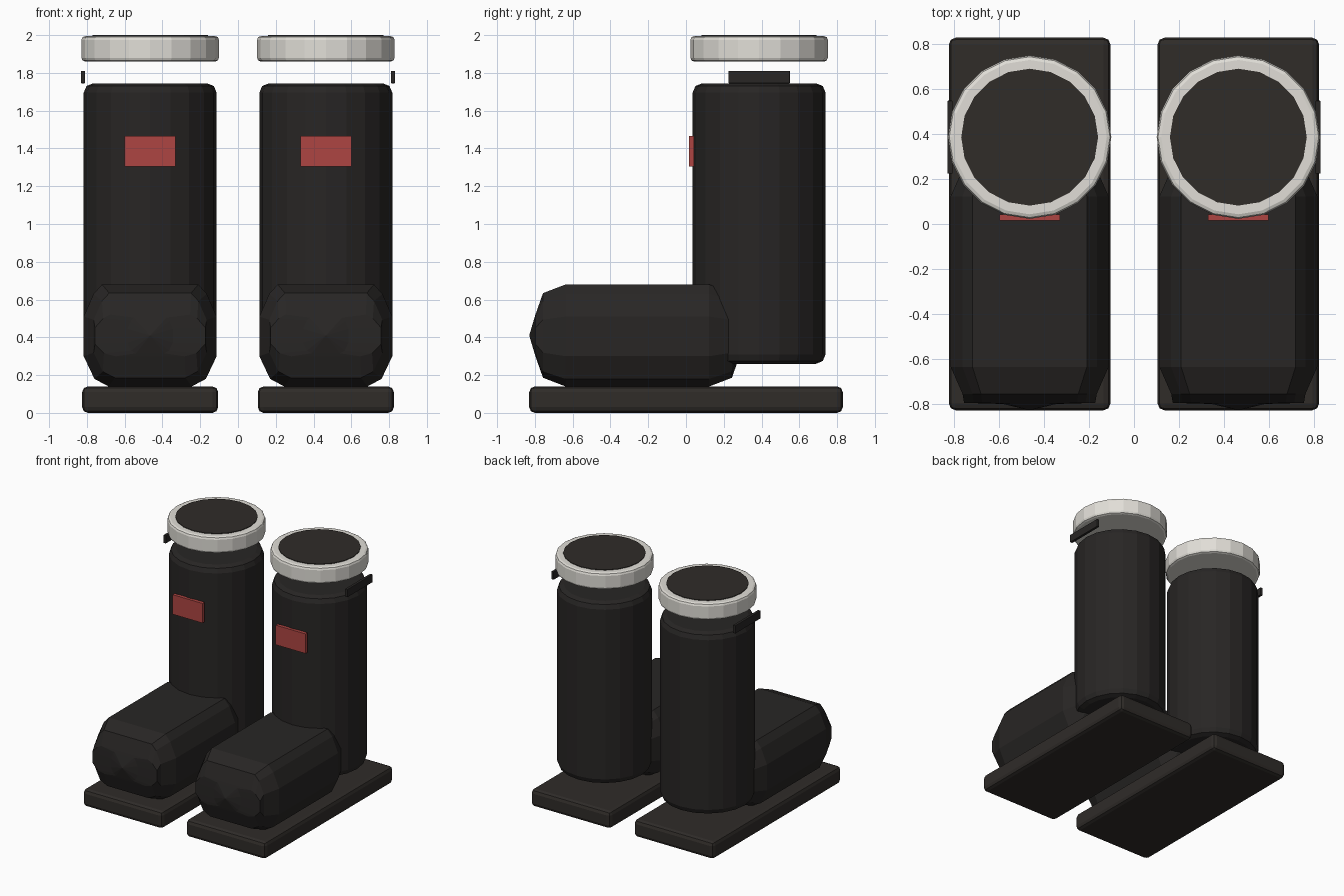
import bpy, bmesh, math
from mathutils import Matrix, Vector

if "Cube" in bpy.data.objects:
    bpy.data.objects.remove(bpy.data.objects["Cube"])


def material(name, rgb):
    m = bpy.data.materials.new(name)
    m.diffuse_color = (*rgb, 1)
    m.use_nodes = True
    m.node_tree.nodes["Principled BSDF"].inputs["Base Color"].default_value = m.diffuse_color
    return m


DARK = material("dark_leather", (0.021, 0.019, 0.018))
SOLE = material("dark_rubber", (0.029, 0.025, 0.022))
PALE = material("pale_trim", (0.75, 0.73, 0.68))
RED = material("red_patch", (0.42, 0.06, 0.055))


def finish(bm, name, mat, bevel=0.0, segments=2, sharp=40):
    bmesh.ops.recalc_face_normals(bm, faces=bm.faces)
    if bevel:
        edges = [e for e in bm.edges if e.calc_face_angle(0) > math.radians(sharp)]
        bmesh.ops.bevel(bm, geom=edges, offset=bevel, segments=segments,
                        profile=0.5, affect='EDGES')
    me = bpy.data.meshes.new(name)
    bm.to_mesh(me)
    bm.free()
    me.materials.append(mat)
    ob = bpy.data.objects.new(name, me)
    bpy.context.collection.objects.link(ob)
    return ob


def box(name, lo, hi, mat, bevel=0.0):
    lo, hi = Vector(lo), Vector(hi)
    bm = bmesh.new()
    bmesh.ops.create_cube(bm, size=1, matrix=Matrix.Translation((lo + hi) / 2)
                          @ Matrix.Diagonal((*(hi - lo), 1)))
    return finish(bm, name, mat, bevel)


def drum(name, centre, radius, z0, z1, mat, bevel=0.0):
    bm = bmesh.new()
    bmesh.ops.create_cone(bm, cap_ends=True, segments=20, radius1=radius, radius2=radius,
                          depth=z1 - z0,
                          matrix=Matrix.Translation((*centre, (z0 + z1) / 2)))
    return finish(bm, name, mat, bevel)


# half outline of the foot cross-section (x, z) about its middle
HALF = [(0.255, 0.27), (0.30, 0.22), (0.352, 0.10), (0.352, -0.11), (0.295, -0.23), (0.22, -0.27)]
OUTLINE = HALF + [(-x, z) for x, z in reversed(HALF)]
# distance along the foot, width scale, height scale; mirrored for the heel end
FRONT = [(-0.545, 0.34, 0.35), (-0.54, 0.83, 0.41), (-0.50, 0.85, 0.83), (-0.38, 1, 1)]
STATIONS = FRONT + [(-y, a, b) for y, a, b in reversed(FRONT)]


def foot(name, cx, cy, cz, mat):
    bm = bmesh.new()
    rings = [[bm.verts.new((cx + x * a, cy + y, cz + z * b)) for x, z in OUTLINE]
             for y, a, b in STATIONS]
    n = len(OUTLINE)
    for r, s in zip(rings, rings[1:]):
        for i in range(n):
            j = (i + 1) % n
            bm.faces.new((r[i], r[j], s[j], s[i]))
    # low pointed ends
    for ring, y in ((rings[0], -0.573), (rings[-1], 0.555)):
        tip = bm.verts.new((cx, cy + y, cz))
        for i in range(n):
            bm.faces.new((ring[i], ring[(i + 1) % n], tip))
    return finish(bm, name, mat)


for side, s in (("right", 1), ("left", -1)):
    cx = s * 0.465
    # sole and foot
    box(side + "_sole", (cx - 0.36, -0.83, 0), (cx + 0.36, 0.83, 0.14), SOLE, 0.03)
    foot(side + "_foot", cx, -0.257, 0.41, DARK)
    # shaft, cuff and cuff lining
    drum(side + "_shaft", (cx, 0.387), 0.352, 0.26, 1.745, DARK, 0.05)
    drum(side + "_cuff", (cx, 0.387), 0.364, 1.86, 1.995, PALE, 0.02)
    drum(side + "_cuff_lining", (cx, 0.387), 0.305, 1.95, 2.0, SOLE)
    # front patch and outer pull tab
    box(side + "_patch", (cx - 0.135, 0.015, 1.305), (cx + 0.135, 0.042, 1.465), RED)
    tx = s * 0.82
    box(side + "_pull_tab", (tx - 0.011, 0.225, 1.745), (tx + 0.011, 0.55, 1.81), DARK, 0.003)
